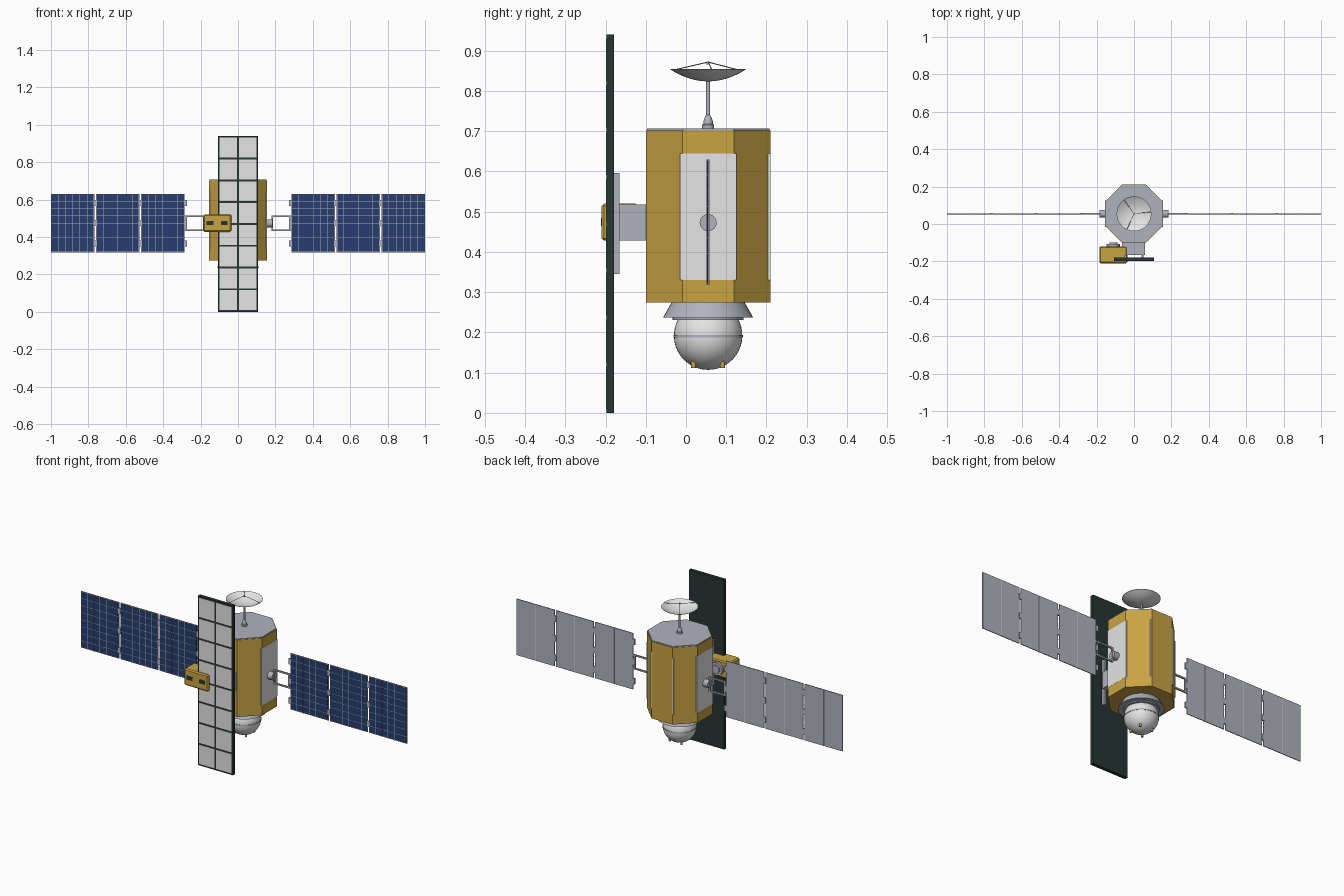
import bpy, bmesh, math
from mathutils import Vector, Matrix

cube = bpy.data.objects.get("Cube")
if cube:
    bpy.data.objects.remove(cube, do_unlink=True)

CY = 0.055      # y of the body axis
HUB_Z = 0.473   # height of the wing axis


def material(name, r, g, b):
    m = bpy.data.materials.new(name)
    m.use_nodes = True
    m.diffuse_color = (r, g, b, 1)
    m.node_tree.nodes["Principled BSDF"].inputs["Base Color"].default_value = (r, g, b, 1)
    return m


GOLD = material("gold foil", 0.58, 0.37, 0.055)
GREY = material("blue grey metal", 0.43, 0.45, 0.51)
WHITE = material("white paint", 0.78, 0.78, 0.78)
DARK = material("dark frame", 0.02, 0.036, 0.034)
BLUE = material("solar blue", 0.02, 0.048, 0.16)


def finish(name, bm, mat, smooth=False):
    bmesh.ops.recalc_face_normals(bm, faces=bm.faces)
    me = bpy.data.meshes.new(name)
    bm.to_mesh(me)
    bm.free()
    me.materials.append(mat)
    ob = bpy.data.objects.new(name, me)
    bpy.context.collection.objects.link(ob)
    if smooth:
        bpy.ops.object.select_all(action='DESELECT')
        ob.select_set(True)
        bpy.context.view_layer.objects.active = ob
        bpy.ops.object.shade_smooth_by_angle(angle=math.radians(35))
    return ob


def add_box(bm, lo, hi):
    lo, hi = Vector(lo), Vector(hi)
    size = Matrix.Diagonal((*(hi - lo), 1))
    bmesh.ops.create_cube(bm, size=1, matrix=Matrix.Translation((lo + hi) / 2) @ size)


def boxes(name, mat, spans):
    bm = bmesh.new()
    for lo, hi in spans:
        add_box(bm, lo, hi)
    return finish(name, bm, mat)


def rods(name, mat, pairs, radius, sides=12):
    bm = bmesh.new()
    for a, b in pairs:
        a, b = Vector(a), Vector(b)
        turn = (b - a).to_track_quat('Z', 'Y').to_matrix().to_4x4()
        bmesh.ops.create_cone(bm, cap_ends=True, segments=sides, radius1=radius, radius2=radius,
                              depth=(b - a).length, matrix=Matrix.Translation((a + b) / 2) @ turn)
    return finish(name, bm, mat, True)


def lathe(name, mat, profile, sides=40, smooth=True, turn=0.0):
    """Spin (radius, z) points about the body axis."""
    bm = bmesh.new()
    verts = [bm.verts.new((r * math.cos(turn), CY + r * math.sin(turn), z)) for r, z in profile]
    edges = [bm.edges.new(pair) for pair in zip(verts, verts[1:])]
    bmesh.ops.spin(bm, geom=verts + edges, cent=(0, CY, 0), axis=(0, 0, 1),
                   angle=math.tau, steps=sides, use_duplicate=False)
    bmesh.ops.remove_doubles(bm, verts=bm.verts, dist=0.0001)
    return finish(name, bm, mat, smooth)


# Octagonal body with lid
EIGHTH = math.pi / 8
R = 0.155 / math.cos(EIGHTH)
lathe("body", GOLD, [(0, 0.275), (R, 0.275), (R, 0.702), (0, 0.702)], 8, False, EIGHTH)
lathe("body_lid", GREY, [(0, 0.70), (R - 0.003, 0.70), (R - 0.003, 0.707), (0, 0.707)],
      8, False, EIGHTH)

# Radiator plates, flush with the side and back faces
for side, label in ((1, "left"), (-1, "right")):
    xs = sorted((side * 0.148, side * 0.1555))
    boxes(label + "_radiator", WHITE, [((xs[0], CY - 0.07, 0.33), (xs[1], CY + 0.07, 0.645))])
boxes("back_radiator", WHITE, [((-0.07, 0.203, 0.33), (0.07, 0.2095, 0.645))])

# Dish antenna on a stem
lathe("dish_stem", GREY, [(0, 0.705), (0.015, 0.705), (0.015, 0.716), (0.012, 0.718),
                          (0.012, 0.724), (0.007, 0.738), (0.005, 0.74), (0.005, 0.826), (0, 0.826)], 20)
bowl = [(0.093 * t / 8, 0.824 + 0.029 * (t / 8) ** 2) for t in range(9)]
lathe("dish", WHITE, bowl + [(r, z + 0.002) for r, z in reversed(bowl)])
apex = Vector((0, CY, 0.872))
legs = [(apex, (0.09 * math.cos(a), CY + 0.09 * math.sin(a), 0.853))
        for a in (0.1, 0.1 + math.tau / 3, 0.1 + 2 * math.tau / 3)]
rods("dish_feed_legs", GREY, legs, 0.0013, 6)
rods("dish_feed", GREY, [(apex - Vector((0, 0, 0.006)), apex + Vector((0, 0, 0.002)))], 0.004)

# Lower skirt and round module
lathe("skirt", GREY, [(0, 0.276), (0.09, 0.276), (0.112, 0.237), (0.0, 0.237)])
lathe("module_collar", GREY, [(0, 0.238), (0.088, 0.238), (0.088, 0.231), (0, 0.231)])
dome = [(0.085 * math.sin(a), 0.192 - 0.085 * math.cos(a))
        for a in [math.radians(d) for d in range(0, 121, 8)]]
lathe("round_module", WHITE, dome + [(0.072, 0.235), (0, 0.235)])
lathe("module_band", GREY, [(0.08, 0.187), (0.0865, 0.187), (0.0865, 0.194), (0.08, 0.194)])
nozzles = []
for sx in (-1, 1):
    for sy in (-1, 1):
        x, y = sx * 0.036, CY + sy * 0.036
        nozzles.append(((x, y, 0.135), (x, y, 0.112)))
rods("thrusters", GOLD, nozzles, 0.006)


# Solar wings: three hinged panels each, on a yoke
def wing(side, label):
    def span(x0, x1, y0, y1, z0, z1):
        xs = sorted((side * x0, side * x1))
        return (xs[0], CY + y0, z0), (xs[1], CY + y1, z1)

    frames, cells, lines, ribs, hinges = [], [], [], [], []
    bottom, top, width, cols, rows = 0.318, 0.63, 0.232, 6, 8
    for i in range(3):
        x = 0.286 + i * 0.241
        frames.append(span(x, x + width, -0.002, 0.002, bottom, top))
        cells.append(span(x + 0.004, x + width - 0.004, -0.003, -0.002, bottom + 0.004, top - 0.004))
        for c in range(1, cols):
            lx = x + width * c / cols
            lines.append(span(lx - 0.001, lx + 0.001, -0.0036, -0.002, bottom, top))
        for r in range(1, rows):
            lz = bottom + (top - bottom) * r / rows
            lines.append(span(x, x + width, -0.0036, -0.002, lz - 0.001, lz + 0.001))
        mid = x + width / 2
        ribs.append(span(mid - 0.0015, mid + 0.0015, 0.002, 0.003, bottom, top))
        for z in (0.365, 0.474, 0.583):
            hinges.append(span(x - 0.012, x + 0.003, -0.004, 0.004, z - 0.016, z + 0.016))
    boxes(label + "_wing_panels", GREY, frames)
    boxes(label + "_wing_cells", BLUE, cells)
    boxes(label + "_wing_grid", GREY, lines)
    boxes(label + "_wing_ribs", WHITE, ribs)
    boxes(label + "_wing_hinges", GREY, hinges)
    rods(label + "_wing_hub", GREY, [((side * 0.15, CY, HUB_Z), (side * 0.185, CY, HUB_Z))], 0.021, 24)
    yoke = [span(0.18, 0.288, -0.004, 0.004, z - 0.004, z + 0.004) for z in (0.436, 0.51)]
    yoke += [span(x - 0.004, x + 0.004, -0.004, 0.004, 0.432, 0.514) for x in (0.184, 0.276)]
    boxes(label + "_wing_yoke", GREY, yoke)


wing(1, "left")
wing(-1, "right")

# Front antenna slab with white tiles
X0, X1, H = -0.108, 0.107, 0.94
boxes("antenna_slab", DARK, [((X0, -0.197, 0), (X1, -0.179, H))])
tiles = []
tw, th = (X1 - X0 - 0.008) / 2, (H - 0.008) / 8
for c in range(2):
    for r in range(8):
        x, z = X0 + 0.004 + c * tw, 0.004 + r * th
        tiles.append(((x + 0.005, -0.1985, z + 0.005), (x + tw - 0.005, -0.196, z + th - 0.005)))
boxes("antenna_tiles", WHITE, tiles)

# Bracket and rails holding the slab
boxes("slab_bracket", GREY, [((-0.063, -0.166, 0.428), (0.06, -0.095, 0.518))])
boxes("slab_rails", GREY, [((x - 0.006, -0.18, 0.345), (x + 0.006, -0.165, 0.596))
                           for x in (-0.045, 0.045)])

# Instrument box with two windows and a rear lens
box = boxes("instrument_box", GOLD, [((-0.185, -0.21, 0.428), (-0.036, -0.12, 0.52))])
bevel = box.modifiers.new("bevel", 'BEVEL')
bevel.width, bevel.segments = 0.006, 1
boxes("instrument_windows", DARK, [((x - 0.018, -0.2115, 0.464), (x + 0.018, -0.209, 0.485))
                                   for x in (-0.15, -0.073)])
rods("lens_base", GREY, [((-0.11, -0.122, 0.474), (-0.11, -0.108, 0.474))], 0.036, 28)
rods("lens", GREY, [((-0.11, -0.11, 0.474), (-0.11, -0.1, 0.474))], 0.022, 28)
